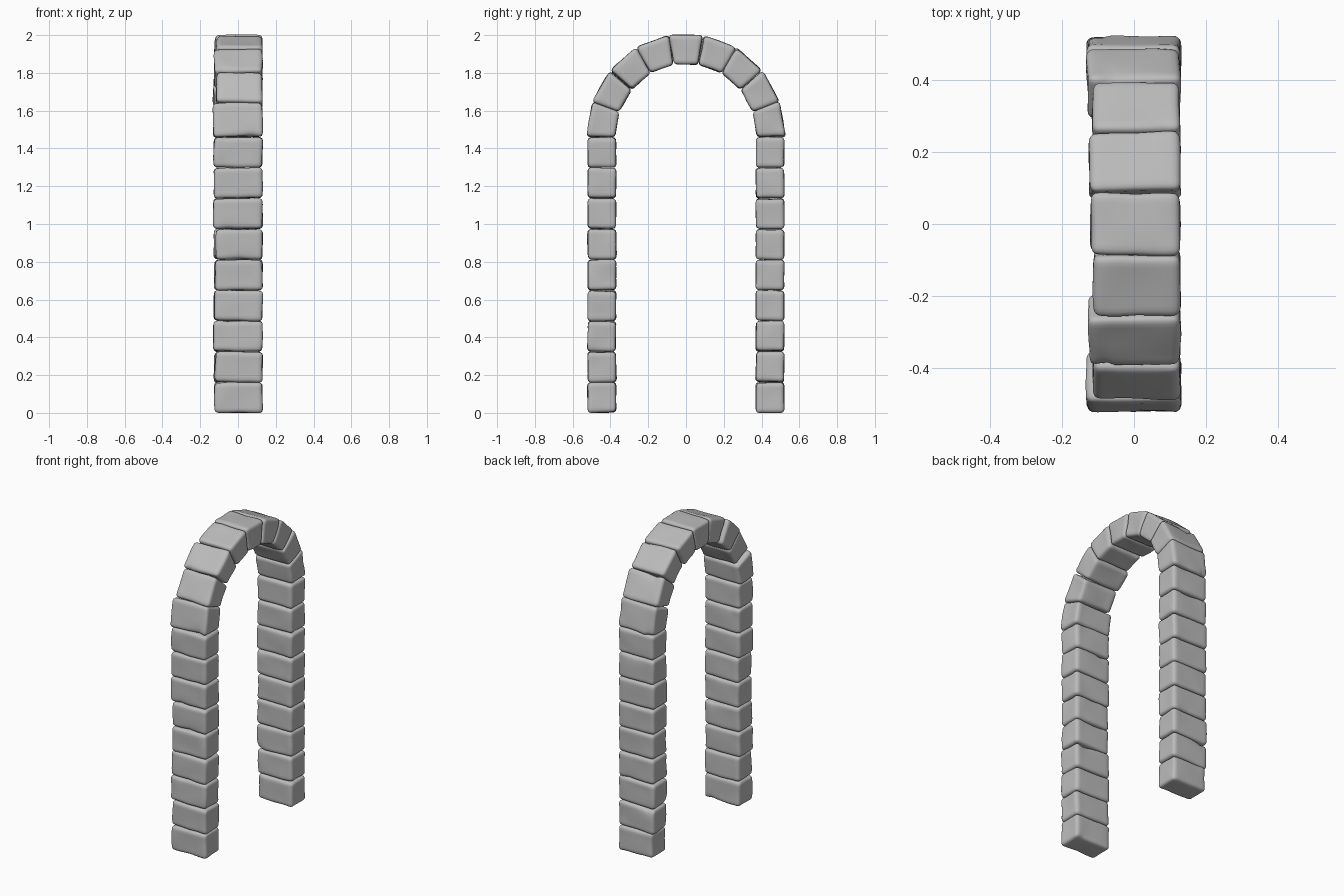
import bpy, bmesh, math, random
from mathutils import Vector, Matrix, noise

random.seed(4)
if "Cube" in bpy.data.objects:
    bpy.data.objects.remove(bpy.data.objects["Cube"])

stone_mat = bpy.data.materials.new("grey stone")
stone_mat.use_nodes = True
grey = (0.5, 0.5, 0.5, 1)
stone_mat.diffuse_color = grey
stone_mat.node_tree.nodes["Principled BSDF"].inputs["Base Color"].default_value = grey

COURSES = 9          # stones in each straight pillar
SPRING = 1.46        # height where the arch begins
MID = 0.445          # centre line of the ring
HALF_THICK = 0.075   # half the ring thickness
ARCH_RISE = 1.04     # the arch is slightly taller than a semicircle
RIGHT_X = 0.129


def rounded(p, half, radius):
    """Pull a point of a box onto the same box with rounded edges."""
    core = Vector([max(-(h - radius), min(h - radius, c)) for c, h in zip(p, half)])
    out = p - core
    return core + out.normalized() * radius if out.length > 1e-6 else p


def make_stone(name, low_x, half_len, place, wedge=0.0):
    """Worn block: x across, y outward, z along the ring."""
    half = Vector(((RIGHT_X - low_x) / 2, HALF_THICK, half_len))
    bm = bmesh.new()
    bmesh.ops.create_cube(bm, size=2)
    bmesh.ops.subdivide_edges(bm, edges=bm.edges[:], cuts=9, use_grid_fill=True)
    seed = Vector([random.uniform(0, 50) for _ in range(3)])
    tilt = Matrix.Rotation(random.uniform(-0.02, 0.02), 3, 'X') @ \
        Matrix.Rotation(random.uniform(-0.025, 0.025), 3, 'Y')
    # worn notch somewhere along one of the long edges
    notch = Vector((random.uniform(-1, 0.8) * half.x,
                    random.choice((-1, 1)) * half.y,
                    random.choice((-1, 1)) * half.z))
    depth = random.choice((0, 0.008, 0.014))
    for v in bm.verts:
        # crowd the grid towards the edges so the rounding is well sampled
        p = Vector([math.copysign(abs(c) ** 0.5, c) * h for c, h in zip(v.co, half)])
        p = rounded(p, half, 0.02)
        near = max(0, 1 - (p - notch).length / 0.045)
        p -= notch.normalized() * depth * near
        p += p.normalized() * 0.006 * noise.noise(p * 11 + seed)
        p = tilt @ p
        p.z *= 1 + wedge * p.y
        p.x += (RIGHT_X + low_x) / 2
        v.co = place(p)
        v.co.z = max(0, v.co.z)
    bmesh.ops.recalc_face_normals(bm, faces=bm.faces[:])
    mesh = bpy.data.meshes.new(name)
    bm.to_mesh(mesh)
    bm.free()
    mesh.materials.append(stone_mat)
    for poly in mesh.polygons:
        poly.use_smooth = True
    obj = bpy.data.objects.new(name, mesh)
    bpy.context.collection.objects.link(obj)


# Straight pillars
step = SPRING / COURSES
for side, label in ((-1, "front"), (1, "back")):
    for i in range(COURSES):
        low = -0.13 if i % 4 == 2 else random.uniform(-0.128, -0.116)
        make_stone(f"{label}_pillar_stone_{i + 1}", low, step / 2 - 0.001,
                   lambda p: Vector((p.x, side * (MID + p.y), (i + 0.5) * step + p.z)))

# Wedge stones of the arch, front to back, with the keystone in the middle
arch_low_x = (-0.132, -0.114, -0.127, -0.112, -0.122, -0.125, -0.115, -0.13, -0.13)
turn = math.pi / len(arch_low_x)
for i, low in enumerate(arch_low_x):
    a = math.pi - (i + 0.5) * turn
    radial = Vector((0, math.cos(a), math.sin(a)))
    along = Vector((0, -math.sin(a), math.cos(a)))

    def place(p):
        q = radial * (MID + p.y) + along * p.z
        return Vector((p.x, q.y, SPRING + q.z * ARCH_RISE))

    name = "keystone" if i == 4 else f"arch_stone_{i + 1}"
    make_stone(name, low, MID * math.tan(turn / 2) - 0.001, place, 1 / MID)
